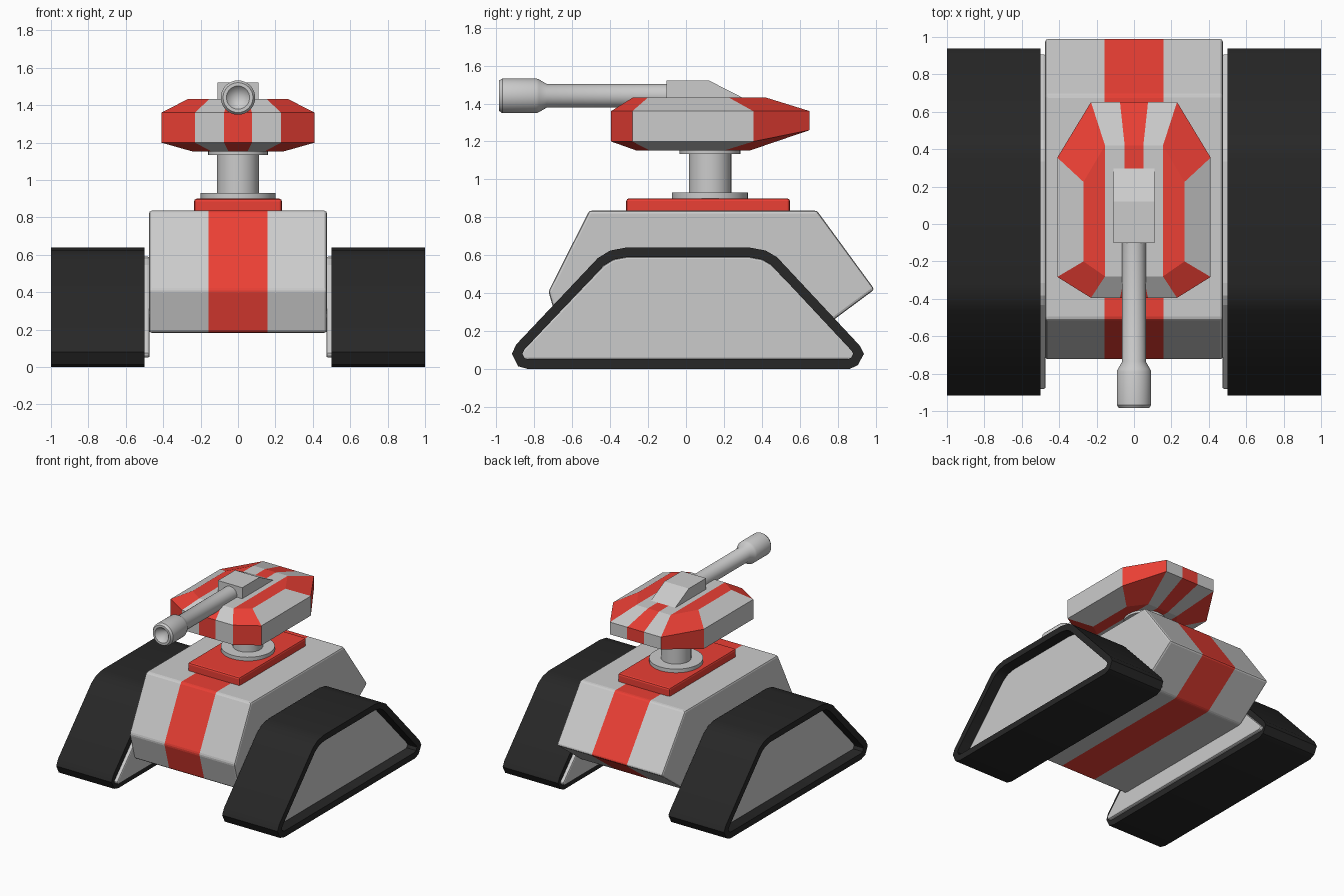
import bpy, bmesh, math
from mathutils import Vector

if "Cube" in bpy.data.objects:
    bpy.data.objects.remove(bpy.data.objects["Cube"])


def material(name, rgb):
    m = bpy.data.materials.new(name)
    m.diffuse_color = (*rgb, 1)
    m.use_nodes = True
    m.node_tree.nodes["Principled BSDF"].inputs["Base Color"].default_value = m.diffuse_color
    return m


GREY = material("grey", (0.59, 0.59, 0.59))
RED = material("red", (0.83, 0.05, 0.035))
BLACK = material("rubber", (0.02, 0.02, 0.02))


def finish(name, bm, mats, smooth=None):
    bmesh.ops.recalc_face_normals(bm, faces=bm.faces[:])
    me = bpy.data.meshes.new(name)
    bm.to_mesh(me)
    bm.free()
    for m in mats:
        me.materials.append(m)
    ob = bpy.data.objects.new(name, me)
    bpy.context.collection.objects.link(ob)
    if smooth:
        bpy.ops.object.select_all(action='DESELECT')
        ob.select_set(True)
        bpy.context.view_layer.objects.active = ob
        bpy.ops.object.shade_smooth_by_angle(angle=math.radians(smooth))
    return ob


def prism(profile, x0, x1, bevel=0):
    """Solid from a (y, z) profile between two x positions."""
    bm = bmesh.new()
    a = bm.faces.new([bm.verts.new((x0, y, z)) for y, z in profile])
    ext = bmesh.ops.extrude_face_region(bm, geom=[a])["geom"]
    bmesh.ops.translate(bm, vec=(x1 - x0, 0, 0),
                        verts=[v for v in ext if isinstance(v, bmesh.types.BMVert)])
    bmesh.ops.recalc_face_normals(bm, faces=bm.faces[:])
    if bevel:
        edges = [e for e in bm.edges if e.calc_face_angle(0) > math.radians(25)]
        bmesh.ops.bevel(bm, geom=edges, offset=bevel, segments=2, profile=0.5,
                        affect='EDGES', clamp_overlap=True)
    return bm


def inset(profile, d):
    """Offset a counter-clockwise profile inward by d."""
    pts = [Vector(p) for p in profile]
    out = []
    for i, p in enumerate(pts):
        e1 = (p - pts[i - 1]).normalized()
        e2 = (pts[(i + 1) % len(pts)] - p).normalized()
        n1, n2 = Vector((-e1.y, e1.x)), Vector((-e2.y, e2.x))
        out.append(p + (n1 + n2) * d / (1 + n1.dot(n2)))
    return out


def lathe(name, profile, place, sides=32):
    """Revolve (radius, height) points; place maps (a, b, h) to a position."""
    bm = bmesh.new()
    rings = []
    for r, h in profile:
        n = sides if r else 1
        rings.append([bm.verts.new(place(r * math.cos(2 * math.pi * k / n),
                                         r * math.sin(2 * math.pi * k / n), h))
                      for k in range(n)])
    for p, q in zip(rings, rings[1:]):
        for k in range(sides):
            j = (k + 1) % sides
            loop = [p[k % len(p)], p[j % len(p)], q[j % len(q)], q[k % len(q)]]
            bm.faces.new(list(dict.fromkeys(loop)))
    return finish(name, bm, [GREY], 30)


# Tracks: belt loop around a bevelled side panel, mirrored in x
track = [(-0.83, 0), (0.86, 0), (0.905, 0.02), (0.938, 0.08), (0.915, 0.125),
         (0.48, 0.59), (0.42, 0.625), (0.34, 0.64), (-0.32, 0.64),
         (-0.40, 0.625), (-0.465, 0.585), (-0.895, 0.13), (-0.918, 0.08), (-0.885, 0.015)]
bm = bmesh.new()
corners = [[bm.verts.new((x, y, z)) for y, z in prof]
           for prof, x in ((track, 0.5), (track, 1.0),
                           (inset(track, 0.05), 1.0), (inset(track, 0.05), 0.5))]
for s in range(4):
    p, q = corners[s], corners[(s + 1) % 4]
    for k in range(len(track)):
        j = (k + 1) % len(track)
        bm.faces.new((p[k], p[j], q[j], q[k]))
belt = finish("track_belts", bm, [BLACK], 32)
# panel has sharper lower corners than the belt
side = [(-0.87, 0.05), (0.895, 0.05), (0.91, 0.075)] + inset(track, 0.049)[5:11] + [(-0.885, 0.075)]
panel = finish("track_side_panels", prism(side, 0.472, 0.915, 0.011), [GREY])
for ob in (belt, panel):
    ob.modifiers.new("Mirror", 'MIRROR')

# Hull with a red stripe running all the way round
hull = [(-0.66, 0.183), (0.675, 0.183), (0.994, 0.42), (0.69, 0.836),
        (-0.51, 0.836), (-0.725, 0.41)]
bm = prism(hull, -0.476, 0.476, 0.015)
for x in (-0.158, 0.158):
    bmesh.ops.bisect_plane(bm, geom=bm.verts[:] + bm.edges[:] + bm.faces[:],
                           plane_co=(x, 0, 0), plane_no=(1, 0, 0))
for f in bm.faces:
    f.material_index = int(abs(f.calc_center_median().x) < 0.15)
finish("hull", bm, [GREY, RED])

# Turret base plate and pedestal
plate = [(-0.315, 0.82), (0.548, 0.82), (0.548, 0.9), (-0.315, 0.9)]
finish("turret_base_plate", prism(plate, -0.235, 0.235, 0.014), [RED])
lathe("turret_pedestal",
      [(0, 0.89), (0.2, 0.89), (0.2, 0.93), (0.112, 0.93), (0.112, 1.135),
       (0.16, 1.135), (0.16, 1.17), (0, 1.17)],
      lambda a, b, h: (a, 0.127 + b, h))

# Turret: four stacked faceted rings, coloured in bands
# centre stripe, front/back half width, front y, back y, side x, side front y, side back y, z, back z
levels = [(0.05, 0.14, -0.26, 0.335, 0.24, -0.19, 0.20, 1.152, 1.152),
          (0.075, 0.23, -0.395, 0.652, 0.41, -0.283, 0.355, 1.20, 1.26),
          (0.075, 0.23, -0.395, 0.652, 0.41, -0.283, 0.355, 1.36, 1.36),
          (0.05, 0.155, -0.28, 0.42, 0.27, -0.20, 0.225, 1.432, 1.432)]
bm = bmesh.new()
rings = []
for c, a, yf, yb, w, sf, sb, z, zb in levels:
    half = [(c, yb, zb), (a, yb, zb), (w, sb, z), (w, sf, z), (a, yf, z), (c, yf, z)]
    full = half + [(-x, y, h) for x, y, h in reversed(half)]
    rings.append([bm.verts.new(p) for p in full])
for p, q in zip(rings, rings[1:]):
    for k in range(12):
        j = (k + 1) % 12
        bm.faces.new((p[k], p[j], q[j], q[k])).material_index = k % 2
for r in (rings[0], rings[3]):
    for ids, red in (((2, 3, 4, 1), 1), ((1, 4, 5, 0), 0), ((0, 5, 6, 11), 1),
                     ((11, 6, 7, 10), 0), ((10, 7, 8, 9), 1)):
        bm.faces.new([r[i] for i in ids]).material_index = red
finish("turret", bm, [GREY, RED])

# Gun housing on the turret roof
housing = [(-0.102, 1.40), (0.30, 1.40), (0.30, 1.43), (0.12, 1.522), (-0.102, 1.522)]
finish("gun_housing", prism(housing, -0.11, 0.11), [GREY])

# Barrel with a flared muzzle and a tapered bore
lathe("gun_barrel",
      [(0, -0.91), (0.062, -0.985), (0.08, -0.985), (0.092, -0.968), (0.092, -0.79),
       (0.086, -0.775), (0.063, -0.735), (0.063, -0.08), (0, -0.08)],
      lambda a, b, h: (a, h, 1.441 + b))
